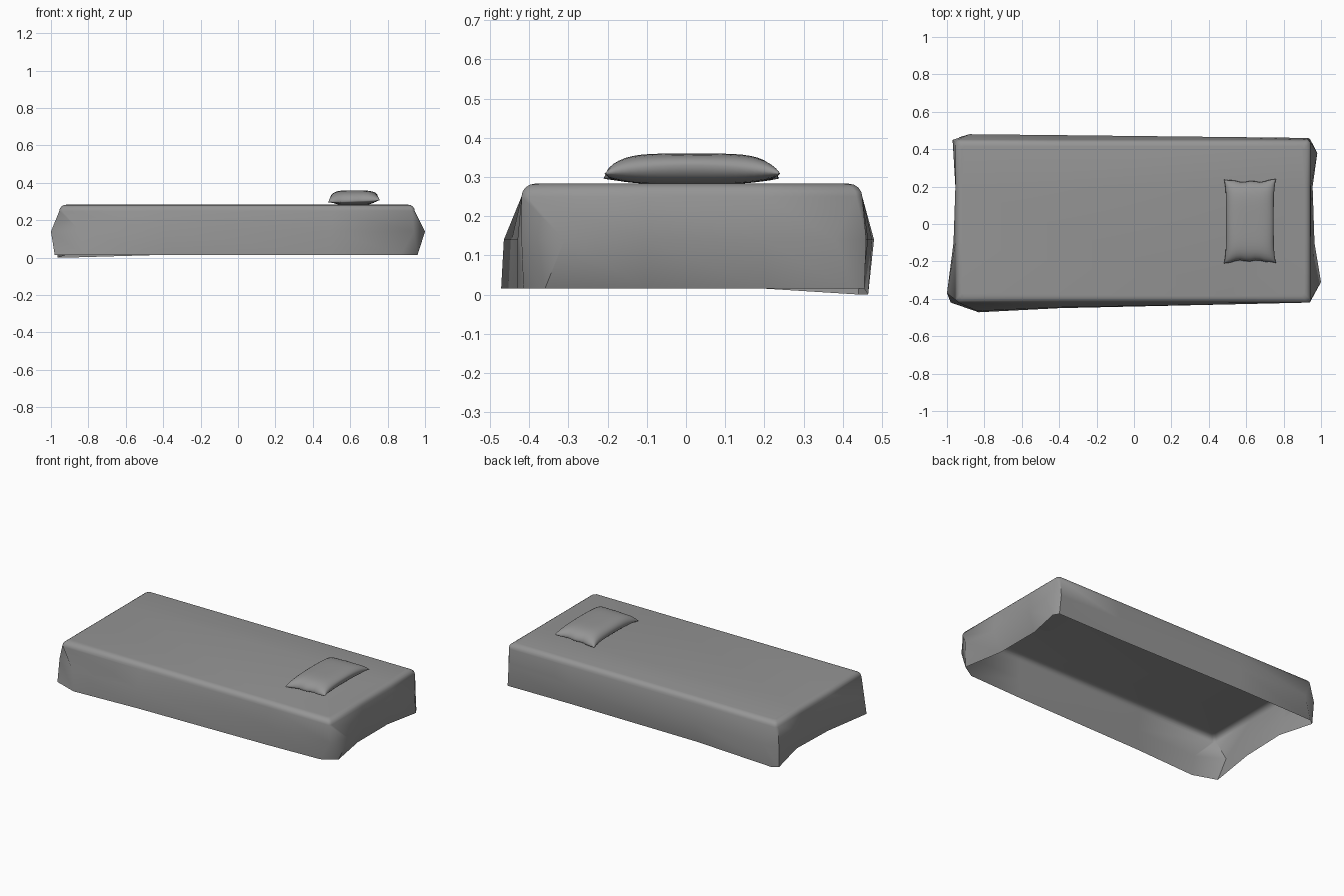
import bpy, bmesh, math

cube = bpy.data.objects.get("Cube")
if cube:
    bpy.data.objects.remove(cube)


def material(name, color):
    mat = bpy.data.materials.new(name)
    mat.use_nodes = True
    mat.diffuse_color = color
    mat.node_tree.nodes["Principled BSDF"].inputs["Base Color"].default_value = color
    return mat


def finish(name, bm, mat, angle):
    mesh = bpy.data.meshes.new(name)
    bm.to_mesh(mesh)
    bm.free()
    mesh.materials.append(mat)
    obj = bpy.data.objects.new(name, mesh)
    bpy.context.collection.objects.link(obj)
    bpy.ops.object.select_all(action="DESELECT")
    obj.select_set(True)
    bpy.context.view_layer.objects.active = obj
    bpy.ops.object.shade_smooth_by_angle(angle=math.radians(angle))
    return obj


grey = material("linen grey", (0.3, 0.3, 0.3, 1))

# Bed sheet: rings with two points per corner and two per side, open underneath
X0, X1, Y0, Y1 = -0.955, 0.945, -0.42, 0.45


def rim(inset, z, cut):
    x0, x1, y0, y1 = X0 + inset, X1 - inset, Y0 + inset, Y1 - inset
    return [(x0 + cut, y0, z), (-0.4, y0, z), (0.5, y0, z), (x1 - cut, y0, z),
            (x1, y0 + cut, z), (x1, -0.1, z), (x1, 0.2, z), (x1, y1 - cut, z),
            (x1 - cut, y1, z), (0.5, y1, z), (-0.4, y1, z), (x0 + cut, y1, z),
            (x0, y1 - cut, z), (x0, 0.2, z), (x0, -0.1, z), (x0, y0 + cut, z)]


middle = [(-0.84, -0.465), (-0.4, -0.445), (0.5, -0.43), (0.94, -0.42),
          (1, -0.31), (0.965, -0.1), (0.955, 0.2), (0.98, 0.38),
          (0.93, 0.46), (0.5, 0.465), (-0.4, 0.475), (-0.88, 0.48),
          (-0.97, 0.45), (-0.955, 0.2), (-0.965, -0.1), (-1, -0.37)]
hem = [(-0.83, -0.472), (-0.4, -0.45), (0.5, -0.43), (0.87, -0.415),
       (0.96, -0.36), (0.915, -0.1), (0.915, 0.2), (0.96, 0.42),
       (0.94, 0.455), (0.5, 0.45), (-0.4, 0.455), (-0.93, 0.465),
       (-0.965, 0.44), (-0.92, 0.2), (-0.93, -0.1), (-0.98, -0.42)]

rings = []
for i in range(5):
    a = math.pi / 2 * i / 4
    rings.append(rim(0.035 * (1 - math.sin(a)), 0.25 + 0.033 * math.cos(a), 0.015))
rings.append([(x, y, 0.14) for x, y in middle])
rings.append([(x, y, 0 if i in (11, 12) else 0.015) for i, (x, y) in enumerate(hem)])

bm = bmesh.new()
loops = [[bm.verts.new(p) for p in ring] for ring in rings]
bm.faces.new(loops[0])
for upper, lower in zip(loops, loops[1:]):
    for i in range(len(upper)):
        j = (i + 1) % len(upper)
        bm.faces.new((upper[i], lower[i], lower[j], upper[j]))
finish("bed_sheet", bm, grey, 50)

# Pillow: two puffed grids meeting at a seam, with pulled corners
N, M = 16, 24


def pillow_point(u, v, side):
    x = 0.62 + u * (0.127 + 0.012 * v ** 4)
    ripple = 0.004 * math.sin(9 * u + v) * v ** 6
    y = 0.015 + v * (0.212 + 0.016 * u ** 4) + ripple
    seam = 0.302 + 0.022 * (1 - v * v) + 0.006 * u
    puff = max(0, (1 - u ** 4) * (1 - v ** 4)) ** 0.5
    height = 0.36 - seam if side > 0 else seam - 0.281
    return x, y, seam + side * height * puff


bm = bmesh.new()
for side in (1, -1):
    # Rows crowd toward the seam for a rounded edge
    grid = [[bm.verts.new(pillow_point(math.sin(math.pi * (i / N - 0.5)),
                                       math.sin(math.pi * (j / M - 0.5)), side))
             for j in range(M + 1)] for i in range(N + 1)]
    for i in range(N):
        for j in range(M):
            quad = [grid[i][j], grid[i + 1][j], grid[i + 1][j + 1], grid[i][j + 1]]
            bm.faces.new(quad if side > 0 else quad[::-1])
bmesh.ops.remove_doubles(bm, verts=bm.verts, dist=0.0002)
finish("pillow", bm, grey, 60)
